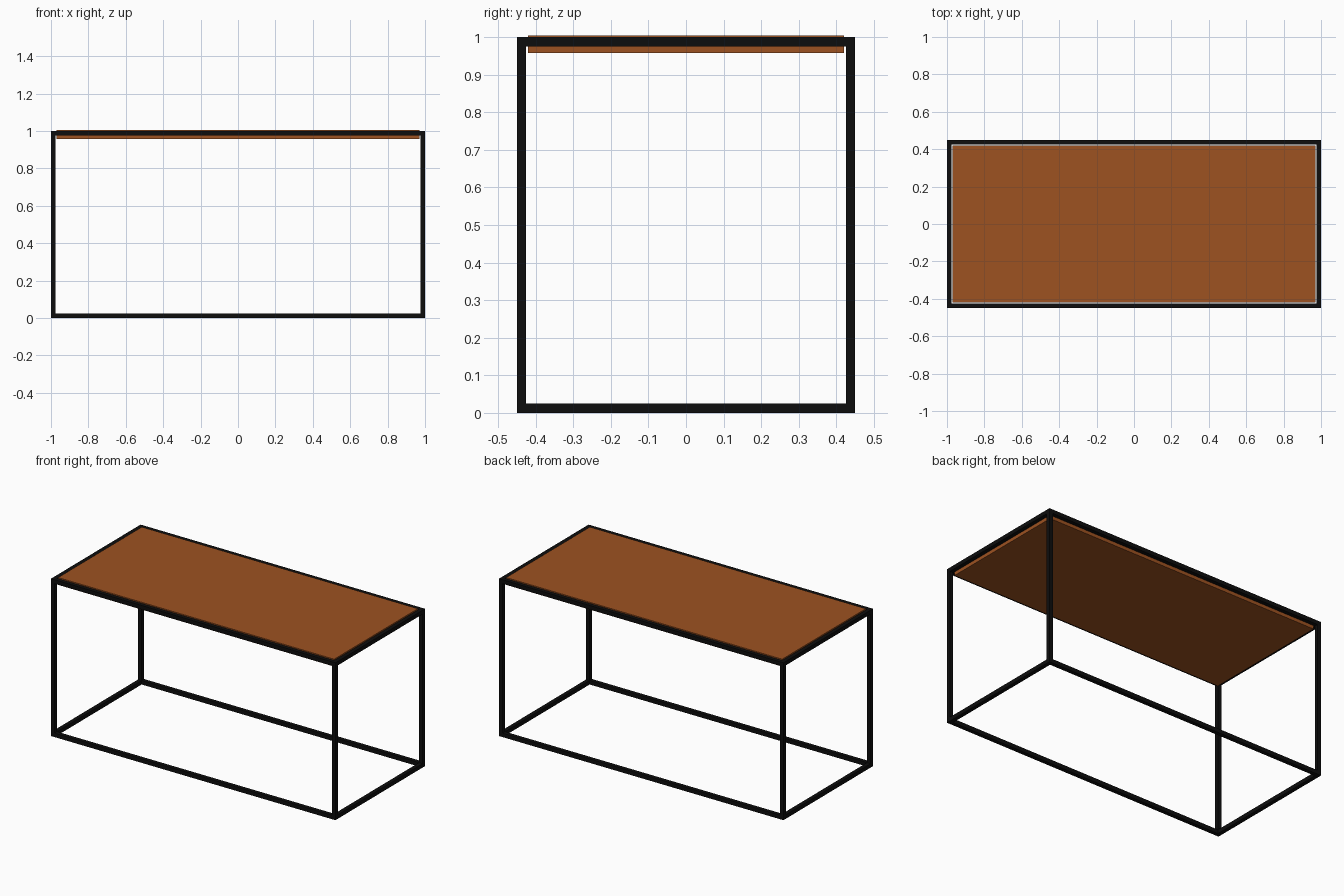
import bpy

if "Cube" in bpy.data.objects:
    bpy.data.objects.remove(bpy.data.objects["Cube"])

T = 0.025            # bar thickness
X, Y, H = 1.0, 0.45, 1.0


def material(name, rgb):
    m = bpy.data.materials.new(name)
    m.diffuse_color = (*rgb, 1)
    m.use_nodes = True
    m.node_tree.nodes["Principled BSDF"].inputs["Base Color"].default_value = m.diffuse_color
    return m


black = material("black metal", (0.004, 0.004, 0.004))
wood = material("brown wood", (0.34, 0.084, 0.015))


def box(name, lo, hi, mat):
    bpy.ops.mesh.primitive_cube_add(size=1, location=[(a + b) / 2 for a, b in zip(lo, hi)])
    o = bpy.context.object
    o.name = name
    o.scale = [b - a for a, b in zip(lo, hi)]
    bpy.ops.object.transform_apply(location=False, rotation=False, scale=True)
    o.data.materials.append(mat)
    return o


# Four full-height legs
for sx, nx in ((-1, "left"), (1, "right")):
    for sy, ny in ((-1, "front"), (1, "back")):
        cx, cy = sx * (X - T / 2), sy * (Y - T / 2)
        box(f"{ny}_{nx}_leg", (cx - T / 2, cy - T / 2, 0), (cx + T / 2, cy + T / 2, H), black)

# Rails between the legs, at floor and top level
for z, nz in ((0, "lower"), (H - T, "upper")):
    for s, n in ((-1, "front"), (1, "back")):
        c = s * (Y - T / 2)
        box(f"{nz}_{n}_rail", (-X + T, c - T / 2, z), (X - T, c + T / 2, z + T), black)
    for s, n in ((-1, "left"), (1, "right")):
        c = s * (X - T / 2)
        box(f"{nz}_{n}_rail", (c - T / 2, -Y + T, z), (c + T / 2, Y - T, z + T), black)

# Wooden top set inside the frame with a small gap
box("table_top", (-0.97, -0.42, 0.957), (0.97, 0.42, 1.004), wood)
